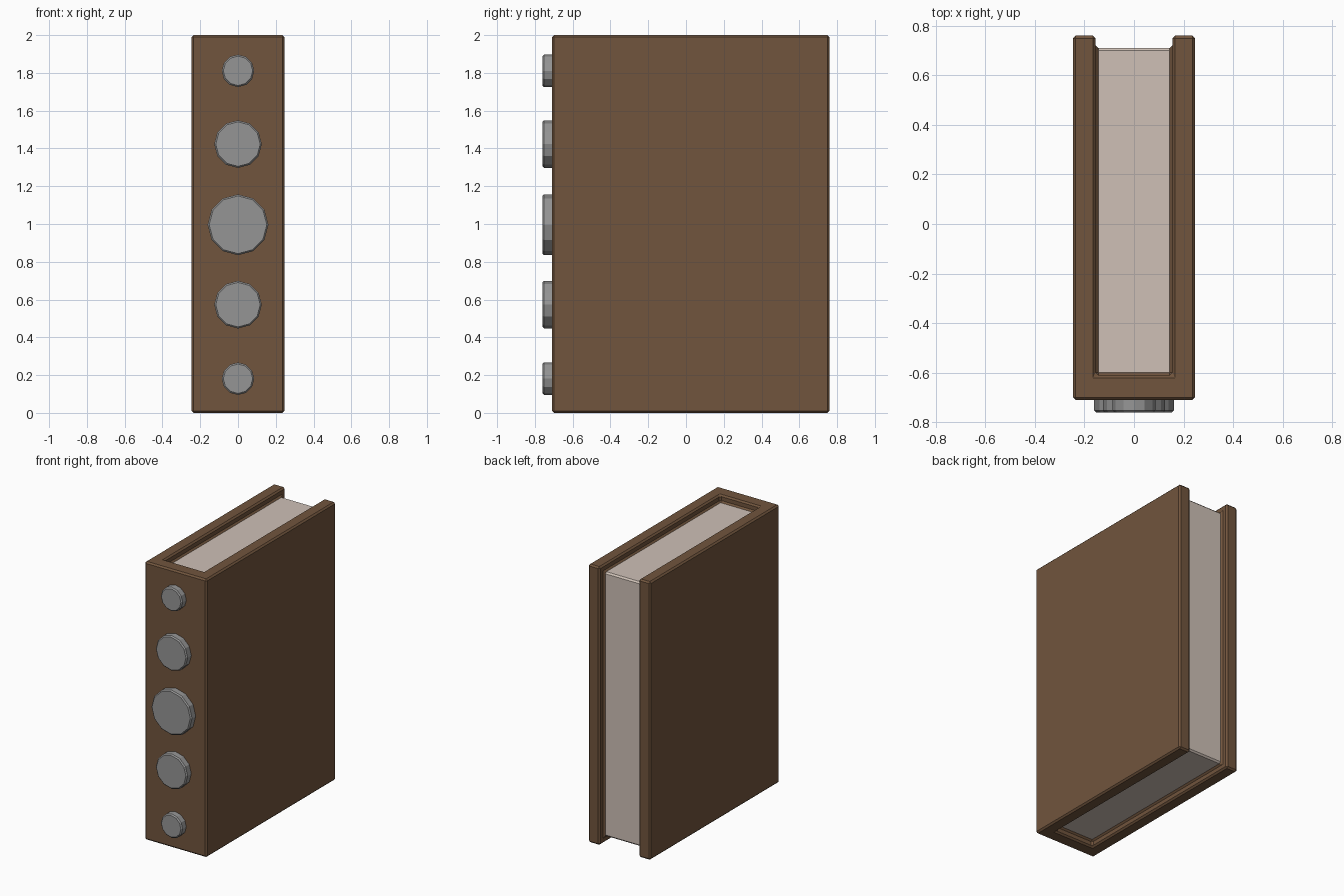
import bpy, bmesh, math
from mathutils import Vector, Matrix

if "Cube" in bpy.data.objects:
    bpy.data.objects.remove(bpy.data.objects["Cube"])


def material(name, rgb):
    m = bpy.data.materials.new(name)
    m.diffuse_color = (*rgb, 1)
    m.use_nodes = True
    m.node_tree.nodes["Principled BSDF"].inputs["Base Color"].default_value = m.diffuse_color
    return m


leather = material("brown leather", (0.165, 0.09, 0.047))
paper = material("cream paper", (0.62, 0.53, 0.47))
metal = material("grey metal", (0.30, 0.30, 0.30))


def finish(bm, name, mats):
    bmesh.ops.recalc_face_normals(bm, faces=bm.faces[:])
    me = bpy.data.meshes.new(name)
    bm.to_mesh(me)
    bm.free()
    for m in mats:
        me.materials.append(m)
    ob = bpy.data.objects.new(name, me)
    bpy.context.collection.objects.link(ob)
    return ob


# Book: solid cells on a 3x3x3 grid; spine, two boards and a recessed page block
cuts = [(-0.247, -0.155, 0.155, 0.247),
        (-0.71, -0.61, 0.71, 0.76),
        (0.0, 0.05, 1.95, 2.0)]


def solid(c):
    if min(c) < 0 or max(c) > 2:
        return False
    return c[0] != 1 or c[1] == 0 or (c[1] == 1 and c[2] == 1)


bm = bmesh.new()
for n in range(27):
    cell = [n % 3, n // 3 % 3, n // 9]
    if not solid(cell):
        continue
    for axis in range(3):
        for side in (0, 1):
            near = cell[:]
            near[axis] += 2 * side - 1
            if solid(near):
                continue
            u, v = (axis + 1) % 3, (axis + 2) % 3
            quad = []
            for du, dv in ((0, 0), (1, 0), (1, 1), (0, 1)):
                p = Vector()
                p[axis] = cuts[axis][cell[axis] + side]
                p[u] = cuts[u][cell[u] + du]
                p[v] = cuts[v][cell[v] + dv]
                quad.append(bm.verts.new(p))
            f = bm.faces.new(quad if side else quad[::-1])
            f.material_index = int(cell == [1, 1, 1])
bmesh.ops.remove_doubles(bm, verts=bm.verts[:], dist=1e-5)
bmesh.ops.dissolve_limit(bm, angle_limit=0.01, verts=bm.verts[:],
                         edges=bm.edges[:], delimit={'MATERIAL'})
bmesh.ops.recalc_face_normals(bm, faces=bm.faces[:])
bmesh.ops.bevel(bm, geom=[e for e in bm.edges if e.calc_face_angle(0) > 0.5],
                offset=0.011, segments=1, affect='EDGES', profile=0.5, material=0)
# The outer page edges stay paper coloured
for f in bm.faces:
    c = f.calc_center_median()
    if abs(c.x) < 0.13 and c.y > 0.65:
        f.material_index = 1
finish(bm, "book_cover_and_pages", [leather, paper])


# Spine studs: twelve-sided discs with a small rim chamfer
def stud(name, z, r):
    bm = bmesh.new()
    bmesh.ops.create_cone(bm, cap_ends=True, segments=12, radius1=r, radius2=r, depth=0.07,
                          matrix=Matrix.Translation((0, -0.725, z)) @ Matrix.Rotation(math.pi / 2, 4, 'X'))
    rim = [e for e in bm.edges if all(v.co.y < -0.75 for v in e.verts)]
    bmesh.ops.bevel(bm, geom=rim, offset=0.008, segments=1, affect='EDGES', profile=0.5)
    finish(bm, name, [metal])


stud("middle_stud", 0.996, 0.161)
for label, s in (("upper", 1), ("lower", -1)):
    stud(label + "_medium_stud", 0.998 + s * 0.425, 0.126)
    stud(label + "_small_stud", 0.996 + s * 0.815, 0.086)
